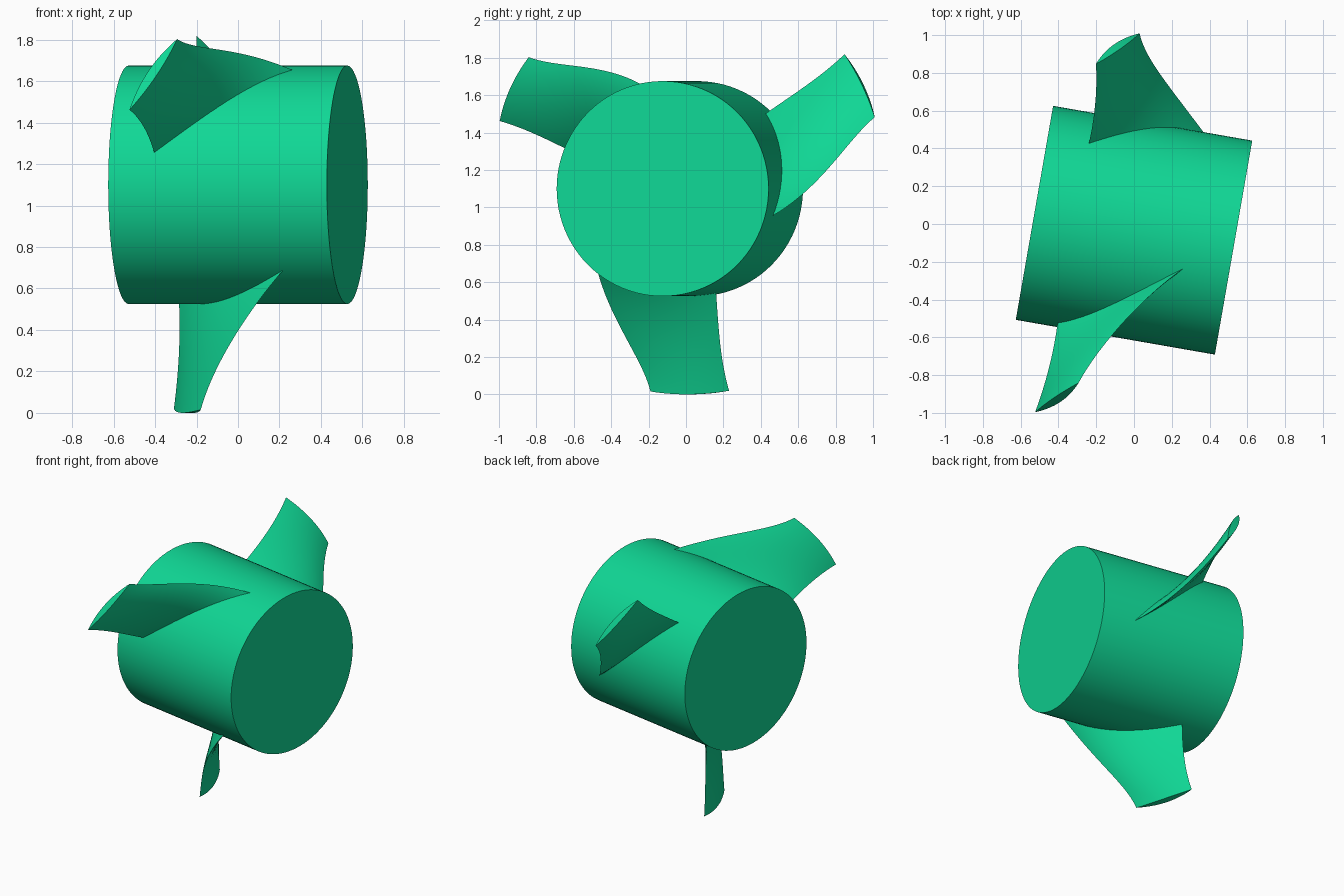
import bpy, bmesh
from math import sin, cos, radians, hypot
from mathutils import Matrix, Vector

cube = bpy.data.objects.get("Cube")
if cube:
    bpy.data.objects.remove(cube)

HUB_R, TIP_R, HUB_LEN = 0.575, 1.1, 1.07
PLACE = Matrix.Translation((0, -0.033, 1.1)) @ Matrix.Rotation(radians(-9.9), 4, "Z")

green = bpy.data.materials.new("sea green")
green.use_nodes = True
colour = (0.005, 0.68, 0.30, 1)
green.diffuse_color = colour
green.node_tree.nodes["Principled BSDF"].inputs["Base Color"].default_value = colour


def add_object(name, bm, matrix):
    bmesh.ops.recalc_face_normals(bm, faces=bm.faces)
    mesh = bpy.data.meshes.new(name)
    bm.to_mesh(mesh)
    bm.free()
    mesh.materials.append(green)
    obj = bpy.data.objects.new(name, mesh)
    obj.matrix_world = matrix
    bpy.context.collection.objects.link(obj)
    bpy.ops.object.select_all(action="DESELECT")
    obj.select_set(True)
    bpy.context.view_layer.objects.active = obj
    bpy.ops.object.shade_smooth_by_angle(angle=radians(30))


def through(a, b, c, t):
    """Quadratic passing through root, middle and tip values."""
    return a * (1 - t) * (1 - 2 * t) + b * 4 * t * (1 - t) + c * t * (2 * t - 1)


# Edge curves as (position along the axis, degrees round the hub)
LEADING = [(0.293, -44.5), (0.005, -21.0), (-0.150, -9.7)]
TRAILING = [(-0.314, 14.3), (-0.318, 11.2), (-0.350, 10.8)]
STATIONS, CHORD, HALF_THICK = 24, 16, 0.024


def edge_at(edge, t):
    (u0, d0), (u1, d1), (u2, d2) = edge
    return Vector((through(u0, u1, u2, t), radians(through(d0, d1, d2, t))))


def blade_mesh():
    """Twisted blade with a lens section, cut off on a round tip."""
    bm = bmesh.new()
    rings = []
    for i in range(STATIONS + 1):
        t = -0.15 + 1.15 * i / STATIONS
        r = HUB_R + (TIP_R - HUB_R) * t
        a, b = edge_at(LEADING, t), edge_at(TRAILING, t)
        du, dw = b.x - a.x, (b.y - a.y) * r
        length = hypot(du, dw)
        ring = []
        for j in range(2 * CHORD):
            side = 1 if j < CHORD else -1
            s = j / CHORD if j < CHORD else 2 - j / CHORD
            off = side * HALF_THICK * 4 * s * (1 - s)
            p = a.lerp(b, s)
            u = p.x - off * dw / length
            angle = p.y + off * du / length / r
            ring.append(bm.verts.new((u, r * sin(angle), -r * cos(angle))))
        rings.append(ring)
    n = 2 * CHORD
    for low, high in zip(rings, rings[1:]):
        for j in range(n):
            k = (j + 1) % n
            bm.faces.new((low[j], low[k], high[k], high[j]))
    # Close both ends with strips across the lens
    for ring in (rings[0], rings[-1]):
        for j in range(CHORD):
            strip = [ring[j], ring[j + 1], ring[n - j - 1], ring[-j]]
            bm.faces.new(list(dict.fromkeys(strip)))
    return bm


# Hub drum
hub = bmesh.new()
bmesh.ops.create_cone(hub, cap_ends=True, segments=96, radius1=HUB_R, radius2=HUB_R,
                      depth=HUB_LEN, matrix=Matrix.Rotation(radians(90), 4, "Y"))
add_object("hub", hub, PLACE)

# Three blades evenly spaced round the hub
for k, name in enumerate(("lower_blade", "back_blade", "front_blade")):
    add_object(name, blade_mesh(), PLACE @ Matrix.Rotation(radians(120 * k), 4, "X"))
